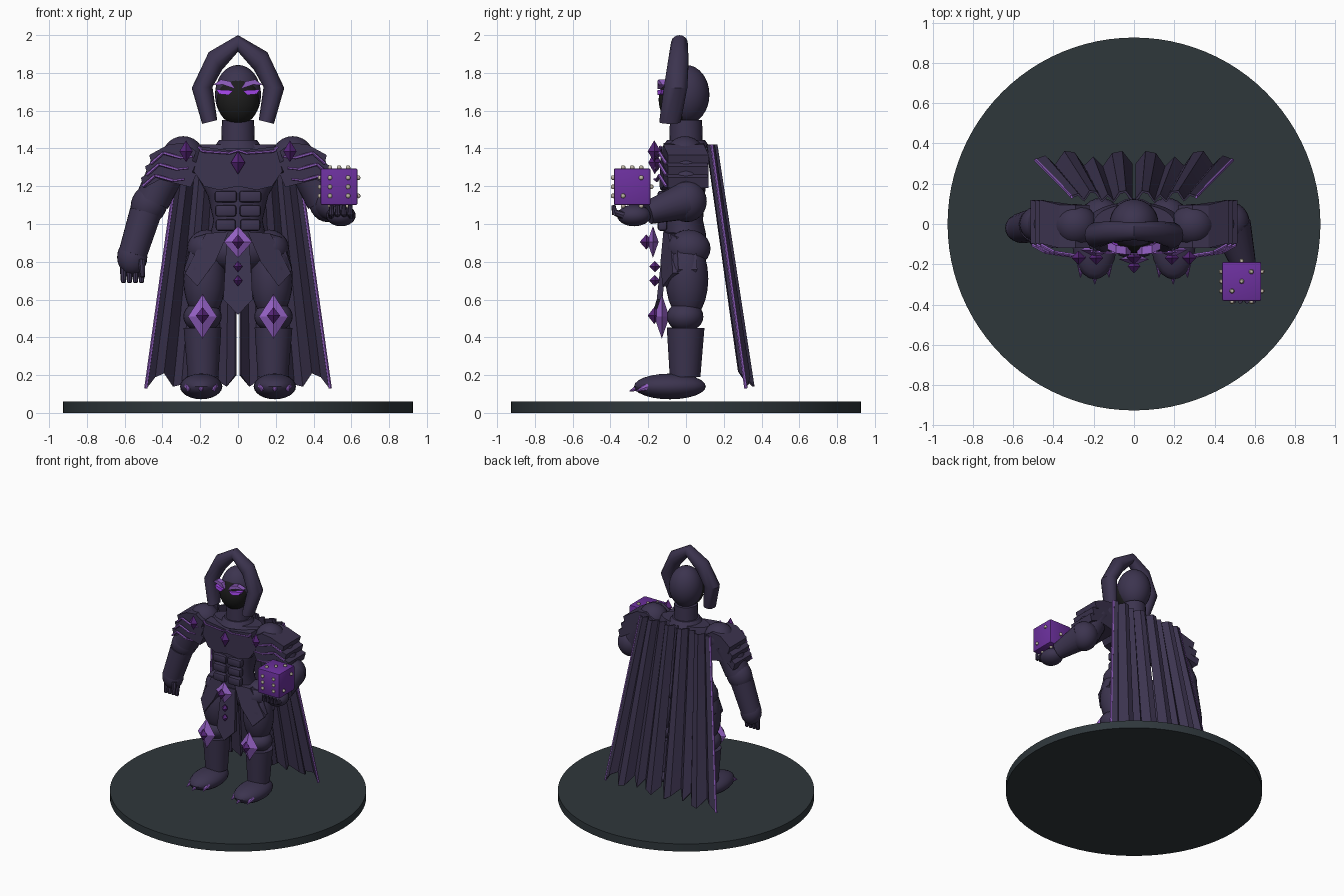
import bpy, bmesh, math
from mathutils import Vector, Matrix

if "Cube" in bpy.data.objects:
    bpy.data.objects.remove(bpy.data.objects["Cube"])


def material(name, rgb):
    m = bpy.data.materials.new(name)
    m.diffuse_color = (*rgb, 1)
    m.use_nodes = True
    m.node_tree.nodes["Principled BSDF"].inputs["Base Color"].default_value = m.diffuse_color
    return m


CLOTH = material("dark violet", (0.045, 0.034, 0.078))
STONE = material("slate", (0.028, 0.038, 0.044))
BLACK = material("face black", (0.012, 0.012, 0.012))
LILAC = material("lilac trim", (0.30, 0.12, 0.56))
DEEP = material("deep purple gem", (0.10, 0.02, 0.20))
DICE = material("die purple", (0.15, 0.03, 0.34))
GLOW = material("eye purple", (0.36, 0.06, 0.80))
PIP = material("pale brass", (0.52, 0.47, 0.38))
smooth_parts = []


def finish(name, bm, mat, smooth=True):
    bmesh.ops.recalc_face_normals(bm, faces=bm.faces[:])
    me = bpy.data.meshes.new(name)
    bm.to_mesh(me)
    bm.free()
    me.materials.append(mat)
    ob = bpy.data.objects.new(name, me)
    bpy.context.collection.objects.link(ob)
    if smooth:
        smooth_parts.append(ob)
    return ob


def ball(name, c, r, mat=CLOTH, seg=24, rot=None):
    bm = bmesh.new()
    m = Matrix.Translation(c) @ (rot or Matrix()) @ Matrix.Diagonal((*r, 1))
    bmesh.ops.create_uvsphere(bm, u_segments=seg, v_segments=seg // 2, radius=1, matrix=m)
    return finish(name, bm, mat)


def limb(name, a, b, ra, rb, mat=CLOTH, seg=20):
    a, b = Vector(a), Vector(b)
    d = b - a
    m = Matrix.Translation((a + b) / 2) @ d.to_track_quat('Z', 'Y').to_matrix().to_4x4()
    bm = bmesh.new()
    bmesh.ops.create_cone(bm, cap_ends=True, segments=seg, radius1=ra, radius2=rb, depth=d.length, matrix=m)
    return finish(name, bm, mat)


def box(name, c, size, mat=CLOTH, bevel=0.0):
    bm = bmesh.new()
    bmesh.ops.create_cube(bm, size=1, matrix=Matrix.Translation(c) @ Matrix.Diagonal((*size, 1)))
    if bevel:
        bmesh.ops.bevel(bm, geom=bm.edges[:], offset=bevel, segments=2, profile=0.5, affect='EDGES')
    return finish(name, bm, mat, bevel > 0)


def loft(name, rings, mat=CLOTH, smooth=True):
    bm = bmesh.new()
    vs = [[bm.verts.new(p) for p in ring] for ring in rings]
    n = len(vs[0])
    for lo, hi in zip(vs, vs[1:]):
        for i in range(n):
            bm.faces.new((lo[i], lo[(i + 1) % n], hi[(i + 1) % n], hi[i]))
    bm.faces.new(vs[0])
    bm.faces.new(vs[-1])
    return finish(name, bm, mat, smooth)


def plate(name, pts, depth, mat=CLOTH, side=1):
    """Front outline (x, y, z) pushed back along y."""
    return loft(name, [[(side * x, y + d, z) for x, y, z in pts] for d in (0, depth)], mat, False)


def gem(name, c, w, d, h, mat):
    bm = bmesh.new()
    m = Matrix.Translation(c) @ Matrix.Diagonal((w, d, h, 1))
    bmesh.ops.create_uvsphere(bm, u_segments=4, v_segments=2, radius=1, matrix=m)
    return finish(name, bm, mat, False)


def trim(name, pts, r=0.008):
    for a, b in zip(pts, pts[1:]):
        limb(name, a, b, r, r, LILAC, 6)


# round base
limb("base", (0, 0, 0), (0, 0, 0.06), 0.926, 0.926, STONE, 96)

# torso: stacked oval sections (z, half width, front y, back y)
sections = [(0.86, .15, -.10, .11), (0.95, .145, -.12, .105), (1.02, .13, -.12, .09), (1.15, .16, -.13, .10),
            (1.26, .22, -.13, .11), (1.36, .24, -.12, .11), (1.42, .20, -.09, .10)]
loft("torso", [[(w * math.cos(a), (f + b) / 2 + (b - f) / 2 * math.sin(a), z)
                for a in [k * math.tau / 28 for k in range(28)]] for z, w, f, b in sections])
ball("pelvis", (0, 0.0, 0.86), (0.19, 0.115, 0.11))
limb("neck", (0, 0, 1.40), (0, 0, 1.55), 0.09, 0.085)
limb("collar", (0, 0, 1.40), (0, 0, 1.445), 0.13, 0.10)

# head and hood
ball("head", (0, 0, 1.685), (0.122, 0.124, 0.157), CLOTH, 32)
ball("face", (0, -0.042, 1.658), (0.113, 0.103, 0.133), BLACK, 32)
# hood (outer x, outer z, inner x, inner z, y, half depth)
half = [(.19, 1.53, .11, 1.55, -.085, .058), (.245, 1.72, .135, 1.725, -.055, .064),
        (.155, 1.91, .085, 1.815, -.04, .055)]
path = half + [(0, 2.0, 0, 1.912, -.035, .045)] + [(-a, b, -c, d, y, h) for a, b, c, d, y, h in half[::-1]]
loft("hood", [[((a + c) / 2 + (a - c) / 2 * math.cos(t), y + h * math.sin(t), (b + d) / 2 + (b - d) / 2 * math.cos(t))
               for t in [k * math.tau / 14 for k in range(14)]] for a, b, c, d, y, h in path])

# stomach muscles, centre gems and loincloth
for row, z in enumerate((1.145, 1.07, 0.995)):
    for s in (-1, 1):
        box("stomach_plate", (s * 0.065, -0.125, z), (0.118 - row * .006, 0.05, 0.062), CLOTH, 0.014)
plate("loincloth", [(-.06, -.12, .92), (.06, -.12, .92), (.078, -.155, .60), (0, -.18, .52), (-.078, -.155, .60)], 0.03)
gem("belt_gem", (0, -0.175, 0.905), 0.075, 0.03, 0.085, LILAC)
gem("belt_gem_core", (0, -0.21, 0.905), 0.032, 0.035, 0.04, DEEP)
gem("chest_gem", (0, -0.165, 1.325), 0.038, 0.035, 0.062, DEEP)
for z in (0.775, 0.70):
    gem("loincloth_gem", (0, -0.165, z), 0.024, 0.03, 0.03, DEEP)

for s in (-1, 1):
    # chest
    plate("chest_plate", [(0, -.135, 1.385), (.20, -.13, 1.41), (.235, -.11, 1.28), (.18, -.12, 1.20), (.10, -.135, 1.18),
                          (0, -.14, 1.20)], 0.08, CLOTH, s)
    trim("chest_trim", [(s * .21, -.135, 1.41), (s * .19, -.14, 1.385), (s * .045, -.145, 1.375), (0, -.148, 1.39)], 0.007)

    # eyes and brows
    plate("brow", [(.015, -.152, 1.715), (.04, -.152, 1.755), (.09, -.145, 1.765), (.132, -.125, 1.735),
                   (.08, -.148, 1.738)], 0.04, LILAC, s)
    plate("eye", [(.025, -.153, 1.707), (.115, -.128, 1.712), (.10, -.135, 1.688), (.05, -.15, 1.683)], 0.04, GLOW, s)

    # legs
    ball("foot", (s * .195, -0.085, 0.14), (0.112, 0.19, 0.068))
    for dx, y in ((-.065, -.20), (0, -.235), (.065, -.20)):
        limb("toe_claw", (s * .195 + dx, y, 0.14), (s * .195 + dx * 1.1, y - 0.065, 0.115), 0.024, 0.002, LILAC, 8)
    limb("shin", (s * .185, -0.005, 0.19), (s * .188, -0.002, 0.45), 0.082, 0.101)
    ball("knee", (s * .188, -0.005, 0.51), (0.102, 0.097, 0.08))
    ball("thigh", (s * .178, 0.005, 0.71), (0.112, 0.113, 0.22))
    ball("hip", (s * .165, 0.015, 0.87), (0.105, 0.115, 0.10))
    plate("hip_plate", [(.05, -.12, .96), (.17, -.095, .95), (.21, -.08, .88), (.28, -.07, .74), (.215, -.125, .67),
                        (.12, -.135, .80)], 0.06, CLOTH, s)
    plate("hip_side_plate", [(.16, -.09, .95), (.23, -.05, .93), (.285, -.04, .76), (.25, -.07, .70)], 0.10, CLOTH, s)
    gem("knee_gem", (s * .188, -0.128, 0.51), 0.077, 0.04, 0.118, LILAC)
    gem("knee_gem_core", (s * .188, -0.168, 0.515), 0.035, 0.035, 0.045, DEEP)

    # shoulders: ball, three overlapping plates and their trims
    ball("shoulder", (s * .29, -0.005, 1.36), (0.11, 0.105, 0.105))
    for k in range(3):
        z, x = 1.385 - 0.06 * k, 0.022 * k
        plate("shoulder_plate", [(.22, -.12, z), (.29 + x, -.12, z + .045), (.37 + x, -.12, z + .035), (.47 + x, -.095, z - .02),
                                 (.455 + x, -.095, z - .075), (.37 + x, -.12, z - .03), (.25, -.12, z - .07)], 0.215, CLOTH, s)
        trim("shoulder_trim", [(s * (.30 + x), -.155, z - .035), (s * (.395 + x), -.14, z - .008 ),
                               (s * (.46 + x), -.105, z - .065)], 0.009)
        trim("shoulder_trim_inner", [(s * (.24 + x), -.165, z - .028), (s * (.30 + x), -.155, z - .035)], 0.007)
    gem("shoulder_gem", (s * .275, -0.168, 1.385), 0.035, 0.035, 0.058, DEEP)
    limb("upper_arm", (s * .36, 0, 1.32), (s * .455, 0, 1.12), 0.10, 0.092)

    # cape half: pleated sheet, narrow at the shoulders and ragged at the hem
    bm, cols, rows = bmesh.new(), 10, 8
    grid = []
    for j in range(cols + 1):
        u = j / cols
        fold = (-.55, 1, .75, -.9, .3, -.8, .85, 1, -.7, .45, 0)[j]
        hem = (.20, .14, .17, .22, .15, .22, .15, .14, .21, .19, .13)[j]
        col = []
        for i in range(rows + 1):
            t = i / rows
            x = 0.012 + u * (0.295 + 0.18 * t)
            y = 0.135 + 0.182 * t + fold * (0.026 + 0.014 * t)
            col.append(bm.verts.new((s * x, y, 1.42 + (hem - 1.42) * t)))
        grid.append(col)
    for a, b in zip(grid, grid[1:]):
        for i in range(rows):
            bm.faces.new((a[i], b[i], b[i + 1], a[i + 1]))
    cape = finish("cape", bm, CLOTH, False)
    sol = cape.modifiers.new("thickness", 'SOLIDIFY')
    sol.thickness, sol.offset = 0.012, 0
    trim("cape_trim", [(s * .308, .135, 1.42), (s * .488, .317, .13)], 0.009)

# hanging arm
ball("elbow_hanging", (-.47, 0, 1.105), (0.095, 0.09, 0.115), rot=Matrix.Rotation(math.radians(25), 4, 'Y'))
limb("forearm_hanging", (-.49, -.005, 1.06), (-.558, -.02, 0.84), 0.085, 0.076)
ball("hand_hanging", (-.56, -.02, 0.825), (0.08, 0.072, 0.095))
for k in range(4):
    x = -.607 + k * .032
    limb("finger_hanging", (x, -.03, 0.785), (x, -.04, 0.69), 0.02, 0.013, CLOTH, 8)
limb("thumb_hanging", (-.51, -.07, .81), (-.505, -.09, .72), 0.02, 0.013, CLOTH, 8)

# raised arm
ball("elbow_raised", (.475, 0.005, 1.12), (0.10, 0.105, 0.11))
limb("forearm_raised", (.485, -.01, 1.12), (.545, -.20, 1.06), 0.098, 0.062)
ball("hand_raised", (.545, -.275, 1.045), (0.078, 0.09, 0.057))
for k in range(4):
    x = .495 + k * .033
    limb("finger_raised", (x, -.33, 1.045), (x, -.375, 1.06), 0.02, 0.017, CLOTH, 8)
    limb("fingertip_raised", (x, -.375, 1.05), (x, -.385, 1.10), 0.016, 0.011, CLOTH, 8)

# die and pips
C, H = Vector((0.535, -0.285, 1.197)), 0.097
box("die", C, (2 * H, 2 * H, 2 * H), DICE, 0.008)
P = 0.048
patterns = {1: [(0, 0)], 2: [(P, P), (-P, -P)], 3: [(P, P), (0, 0), (-P, -P)],
            4: [(a, b) for a in (-P, P) for b in (-P, P)],
            6: [(a, b) for a in (-P, P) for b in (-P, 0, P)]}
patterns[5] = patterns[4] + [(0, 0)]
for axis, sign, n in ((1, -1, 6), (0, 1, 2), (2, 1, 3), (0, -1, 5), (1, 1, 1), (2, -1, 4)):
    for u, v in patterns[n]:
        off = [u, v]
        off.insert(axis, sign * (H + 0.004))
        ball("pip", C + Vector(off), (0.013,) * 3, PIP, 10)

# smooth shading with sharp edges kept
for ob in smooth_parts:
    ob.select_set(True)
bpy.context.view_layer.objects.active = smooth_parts[0]
bpy.ops.object.shade_smooth_by_angle(angle=math.radians(35))
